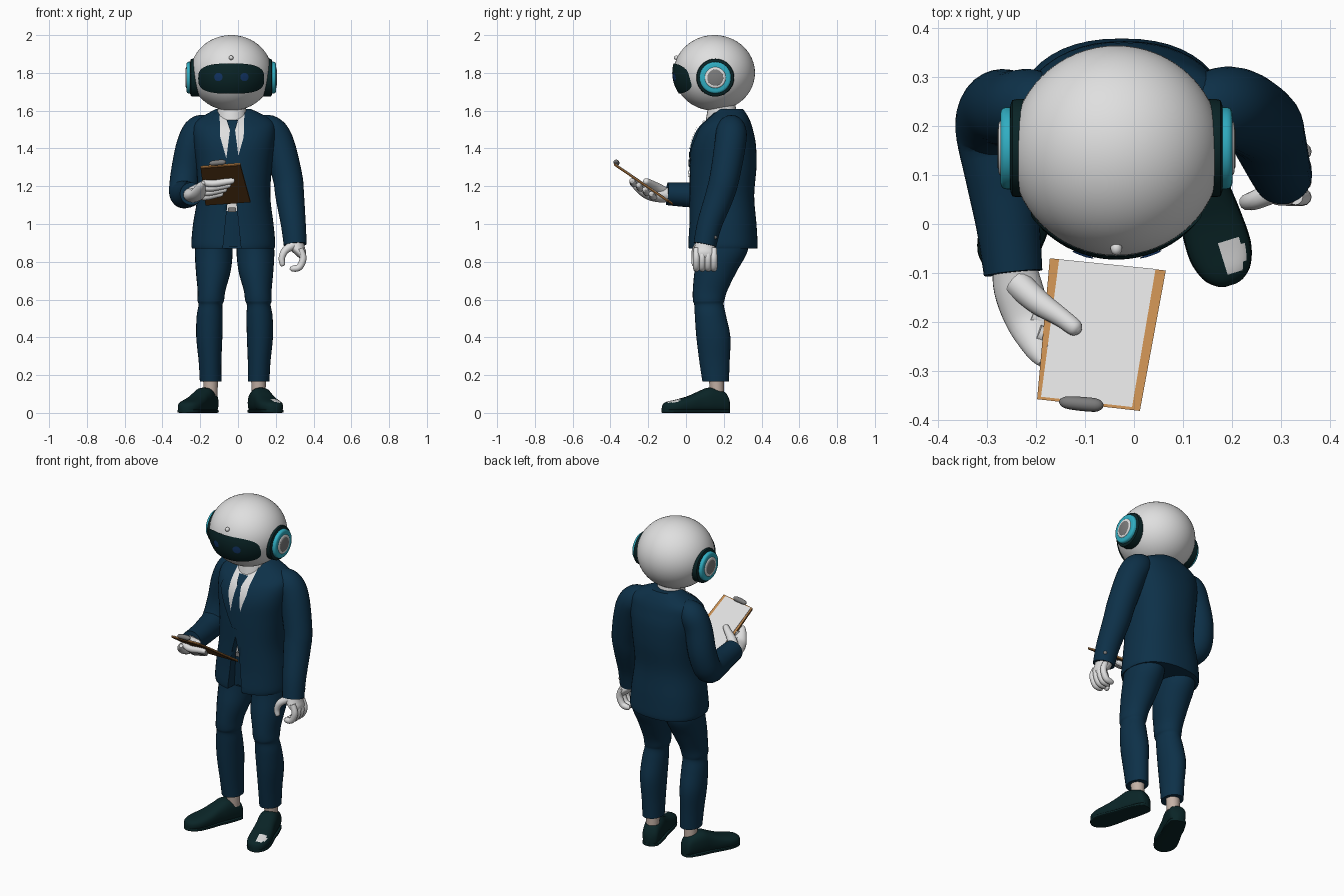
import bpy, bmesh, math
from mathutils import Vector, Matrix
from mathutils.bvhtree import BVHTree

if "Cube" in bpy.data.objects:
    bpy.data.objects.remove(bpy.data.objects["Cube"])


def material(name, *rgb):
    m = bpy.data.materials.new(name)
    m.use_nodes = True
    m.diffuse_color = (*rgb, 1)
    bsdf = next(n for n in m.node_tree.nodes if n.type == "BSDF_PRINCIPLED")
    bsdf.inputs["Base Color"].default_value = (*rgb, 1)
    return m


NAVY = material("navy cloth", .004, .03, .065)
DARK = material("dark leather", .003, .018, .02)
WHITE = material("white", .74, .74, .74)
CYAN = material("cyan", .03, .42, .54)
GREY = material("metal grey", .2, .2, .2)
WOOD = material("light wood", .55, .26, .08)
BROWN = material("brown backing", .13, .053, .012)
PAPER = material("paper", .72, .72, .72)
SKIN = material("ankle skin", .55, .44, .38)
BLUE = material("eye blue", .006, .035, .13)
CX = -.018          # centre line of the legs
FRONT = -.032       # centre line of the head and shirt
X, Y, Z = Vector((1, 0, 0)), Vector((0, 1, 0)), Vector((0, 0, 1))


def finish(name, bm, mat, angle=40):
    bmesh.ops.recalc_face_normals(bm, faces=bm.faces)
    mesh = bpy.data.meshes.new(name)
    bm.to_mesh(mesh)
    bm.free()
    mesh.materials.append(mat)
    obj = bpy.data.objects.new(name, mesh)
    bpy.context.collection.objects.link(obj)
    bpy.ops.object.select_all(action="DESELECT")
    obj.select_set(True)
    bpy.context.view_layer.objects.active = obj
    bpy.ops.object.shade_smooth_by_angle(angle=math.radians(angle))
    return obj


def spline(rows, steps):
    """Smooth interpolation through rows of numbers."""
    out = []
    for i in range(len(rows) - 1):
        a, b, c, d = (rows[min(max(i + k, 0), len(rows) - 1)] for k in (-1, 0, 1, 2))
        for s in range(steps):
            t = s / steps
            out.append([q + .5 * t * (r - p + t * (2 * p - 5 * q + 4 * r - w + t * (3 * (q - r) + w - p)))
                        for p, q, r, w in zip(a, b, c, d)])
    return out + [list(rows[-1])]


def loft(name, rows, mat, ref=X, axis=None, power=2, steps=5, sides=28):
    """Skin over sections (x, y, z, radius[, second radius])."""
    rows = spline([r if len(r) == 5 else (*r, r[3]) for r in rows], steps)
    pts = [Vector(r[:3]) for r in rows]
    bm, rings, u = bmesh.new(), [], ref
    for i, row in enumerate(rows):
        a = axis or (pts[min(i + 1, len(pts) - 1)] - pts[max(i - 1, 0)]).normalized()
        u = (u - a * u.dot(a)).normalized()
        v = a.cross(u)
        ring = []
        for k in range(sides):
            c, s = math.cos(math.tau * k / sides), math.sin(math.tau * k / sides)
            p = u * math.copysign(abs(c) ** (2 / power), c) * row[3]
            q = v * math.copysign(abs(s) ** (2 / power), s) * row[4]
            ring.append(bm.verts.new(pts[i] + p + q))
        rings.append(ring)
    for r, s in zip(rings, rings[1:]):
        for k in range(sides):
            n = (k + 1) % sides
            bm.faces.new((r[k], r[n], s[n], s[k]))
    bm.faces.new(rings[0])
    bm.faces.new(rings[-1])
    return finish(name, bm, mat)


def panel(name, rows, target, offset, mat, steps=8, cols=14):
    """Thin sheet laid on the front of target; rows are (z, left x, right x)."""
    tree = BVHTree.FromPolygons([v.co for v in target.data.vertices],
                                [p.vertices for p in target.data.polygons])
    dense = [[p + (q - p) * s / steps for p, q in zip(a, b)]
             for a, b in zip(rows, rows[1:]) for s in range(steps)] + [rows[-1]]
    bm, grid = bmesh.new(), []
    for z, x0, x1 in dense:
        line = []
        for k in range(cols + 1):
            x = x0 + (x1 - x0) * k / cols
            hit = tree.ray_cast(Vector((x, -2, z)), Y)[0]
            line.append(bm.verts.new((x, (hit.y if hit else .2) - offset, z)))
        grid.append(line)
    for a, b in zip(grid, grid[1:]):
        for k in range(cols):
            bm.faces.new((a[k], a[k + 1], b[k + 1], b[k]))
    bmesh.ops.solidify(bm, geom=bm.faces[:], thickness=.006)
    return finish(name, bm, mat)


def oval(cx, cz, w, h, power=2, n=14):
    angles = [math.pi * (i / n - .5) * .97 for i in range(n + 1)]
    half = [w * max(math.cos(a), .01) ** (2 / power) for a in angles]
    return [(cz + h * math.copysign(abs(math.sin(a)) ** (2 / power), a), cx - s, cx + s)
            for a, s in zip(angles, half)]


def ball(name, centre, radii, mat, segments=48):
    bm = bmesh.new()
    place = Matrix.Translation(centre) @ Matrix.Diagonal((*radii, 1))
    bmesh.ops.create_uvsphere(bm, u_segments=segments, v_segments=segments // 2, radius=1, matrix=place)
    return finish(name, bm, mat)


# Head, visor, eyes and sensor
head = ball("head", (-.036, .15, 1.8), (.216, .215, .2), WHITE, 64)
panel("visor", oval(-.036, 1.77, .175, .08, 3), head, .008, DARK, 2, 30)
for x in (-.104, .034):
    panel("eye", oval(x, 1.778, .022, .022), head, .012, BLUE, 1)
ball("sensor", (-.036, -.05, 1.88), (.012, .014, .012), WHITE, 16)

# Layered earpieces
for s, side in ((1, "left"), (-1, "right")):
    for part, a, b, r, mat in (("ear_pad", .15, .217, .1, DARK), ("ear_ring", .2, .237, .084, CYAN),
                               ("ear_disc", .22, .241, .058, WHITE), ("ear_cap", .23, .243, .046, GREY)):
        loft(f"{side}_{part}", [(-.036 + s * t, .155, 1.775, q) for t, q in
             ((a, r), (b - .012, r), (b - .003, r * .95), (b, r * .85))], mat, Y, X * s, steps=2, sides=40)

# Neck and collar
loft("collar", [(FRONT, .19, 1.53, .088), (FRONT, .19, 1.58, .08), (FRONT, .19, 1.64, .07)], WHITE, axis=Z)

# Jacket body
jacket = loft("jacket", [
    (-.025, .195, .87, .218, .182), (-.025, .195, .9, .222, .184), (-.025, .195, 1, .213, .178),
    (-.022, .19, 1.15, .193, .171), (-.02, .197, 1.3, .2, .176), (-.02, .2, 1.42, .215, .17),
    (-.02, .208, 1.5, .22, .146), (-.02, .222, 1.545, .205, .118), (-.02, .232, 1.58, .15, .09),
    (-.025, .235, 1.61, .09, .066)], NAVY, axis=Z, power=2.3, sides=48)

# Shirt front, tie and lapels
panel("shirt_front", [(1.6, -.1, .04), (1.45, -.094, .034), (1.25, -.036, -.026)], jacket, .003, WHITE)
panel("tie_knot", [(1.55, -.06, 0), (1.5, -.044, -.014)], jacket, .012, NAVY)
panel("tie", [(1.5, -.042, -.016), (1.33, -.064, .006), (1.25, -.035, -.025)], jacket, .008, NAVY)
lapel = [(1.59, -.128, -.098), (1.46, -.165, -.094), (1.25, -.05, -.034)]
panel("right_lapel", lapel, jacket, .006, NAVY)
panel("left_lapel", [(z, 2 * FRONT - b, 2 * FRONT - a) for z, a, b in lapel], jacket, .006, NAVY)

# Open lower front of the jacket
bm = bmesh.new()
wedge = [bm.verts.new((FRONT + x, -.1, z)) for x, z in ((-.055, .8), (.055, .8), (.025, 1.1), (0, 1.2), (-.025, 1.1))]
bm.faces.new(wedge)
move = bmesh.ops.extrude_face_region(bm, geom=bm.faces[:])
bmesh.ops.translate(bm, vec=(0, .18, 0), verts=[v for v in move["geom"] if isinstance(v, bmesh.types.BMVert)])
cutter = finish("opening_cutter", bm, NAVY)
cutter.hide_render = True
cut = jacket.modifiers.new("opening", "BOOLEAN")
cut.operation, cut.object, cut.solver = "DIFFERENCE", cutter, "EXACT"
bpy.context.view_layer.objects.active = jacket
bpy.ops.object.modifier_apply(modifier=cut.name)
bpy.data.objects.remove(cutter)
loft("waistband", [(-.025, .2, .88, .16, .13), (-.025, .2, 1.07, .16, .14)], NAVY, axis=Z)
loft("shirt_waist", [(-.025, .2, 1.07, .155, .137), (-.025, .2, 1.25, .155, .14)], WHITE, axis=Z)
loft("belt_buckle", [(FRONT, .052, 1.075, .022, .012), (FRONT, .068, 1.075, .022, .012)], GREY, X, Y, 6)

# Trouser legs and ankles
leg = [(-.125, .2, .98, .09, .13), (-.128, .195, .86, .1, .132), (-.131, .157, .75, .092, .112),
       (-.14, .128, .65, .074, .092), (-.144, .12, .595, .07, .083), (-.146, .122, .57, .063, .078),
       (-.15, .13, .51, .069, .083), (-.152, .145, .4, .069, .09), (-.148, .151, .27, .06, .08),
       (-.145, .157, .165, .057, .07)]
for s, side in ((-1, "right"), (1, "left")):
    flip = [(CX - s * (x - CX), *rest) for x, *rest in leg]
    loft(f"{side}_trouser_leg", flip, NAVY, axis=Z)
    foot = flip[-1][0]
    loft(f"{side}_ankle", [(foot, .165, .09, .036), (foot, .16, .19, .04)], SKIN, axis=Z)

# Shoes, turned outward from heel to toe
shape = [(0, .028, .05), (.03, .1, .085), (.1, .13, .115), (.3, .15, .134), (.45, .15, .115),
         (.62, .165, .088), (.8, .17, .07), (.92, .135, .06), (.98, .08, .048), (1, .03, .03)]
for side, heel, toe in (("left", (.088, .23), (.198, -.125)), ("right", (-.135, .225), (-.285, -.1))):
    start, run = Vector((*heel, 0)), Vector((toe[0] - heel[0], toe[1] - heel[1], 0))
    rows = [(*(start + run * t + Z * h / 2), w * .375, h / 2) for t, w, h in shape]
    shoe = loft(f"{side}_shoe", rows, DARK, run.normalized().cross(Z), run.normalized(), 2.6, 4)
    sole = [(*(start + run * t + Z * .009), w * .385, .009) for t, w, h in shape]
    loft(f"{side}_sole", sole, DARK, run.normalized().cross(Z), run.normalized(), 6, 4)
    if side == "left":      # pale patch on the toe cap
        shoe.data.materials.append(WHITE)
        for p in shoe.data.polygons:
            if p.normal.z > .6 and ((p.center.x - .2) / .028) ** 2 + ((p.center.y + .065) / .038) ** 2 < 1:
                p.material_index = 1

# Sleeves
loft("left_sleeve", [(.1, .24, 1.525, .05), (.165, .24, 1.5, .078), (.213, .235, 1.43, .083),
     (.262, .205, 1.25, .079), (.274, .178, 1.15, .076), (.293, .125, 1, .066), (.303, .1, .89, .061)], NAVY, Y)
loft("right_sleeve", [(-.14, .24, 1.525, .05), (-.205, .24, 1.5, .076), (-.247, .235, 1.42, .078),
     (-.275, .235, 1.28, .079), (-.288, .195, 1.17, .077), (-.275, .1, 1.155, .07),
     (-.258, 0, 1.155, .065), (-.247, -.1, 1.16, .06)], NAVY, Y)
ball("cuff_button", (.335, .152, .93), (.012, .012, .012), GREY, 12)

# Left hand, relaxed
loft("left_palm", [(.303, .1, .93, .04), (.308, .1, .88, .045, .055), (.325, .1, .85, .035, .06),
     (.34, .1, .82, .016, .05)], WHITE, X, Z * -1)
for i in range(4):
    y = .055 + .031 * i
    loft("left_finger", [(.33, y, .87, .016), (.345, y, .82, .018), (.325, y, .772, .018),
         (.29, y, .764, .016), (.275, y, .768, .006)], WHITE, Y, sides=12)
loft("left_thumb", [(.295, .07, .89, .024), (.25, .05, .86, .02), (.232, .045, .82, .017),
     (.236, .045, .785, .014), (.238, .045, .777, .005)], WHITE, Y, sides=12)


# Clipboard, lying on a sloping plane
def slope(y):
    return 1.12 - .68 * (y + .085)


def slab(name, corners, lift, thick, mat):
    bm = bmesh.new()
    bm.faces.new([bm.verts.new((x, y, slope(y) + lift)) for x, y in corners])
    up = bmesh.ops.extrude_face_region(bm, geom=bm.faces[:])
    bmesh.ops.translate(bm, vec=Z * thick, verts=[v for v in up["geom"] if isinstance(v, bmesh.types.BMVert)])
    finish(name, bm, mat)


board = [(-.172, -.07), (.065, -.095), (.012, -.382), (-.198, -.358)]
slab("board_backing", board, -.012, .009, BROWN)
slab("board_top", board, -.003, .005, WOOD)
slab("paper_sheet", [(-.153, -.072), (.044, -.092), (-.004, -.374), (-.19, -.353)], .002, .003, PAPER)
loft("clip", [(-.15, -.362, 1.317, .006), (-.135, -.365, 1.322, .013), (-.08, -.37, 1.327, .014),
     (-.065, -.372, 1.324, .006)], GREY, Y, sides=16)

# Right hand, gripping the board
loft("right_palm", [(-.247, -.07, 1.16, .042, .036), (-.237, -.13, 1.152, .05, .038),
     (-.214, -.2, 1.16, .046, .03), (-.195, -.26, 1.2, .026, .022), (-.185, -.285, 1.22, .01, .01)], WHITE)
for i in range(4):
    y = -.175 - .034 * i
    x = -.225 + .014 * i
    reach = -.085 + .02 * i
    loft("right_finger", [(x, y + .02, slope(y) - .03, .018), (x + .05, y, slope(y) - .037, .019),
         (reach - .03, y - .005, slope(y) - .026, .017), (reach, y - .01, slope(y) - .022, .013),
         (reach + .007, y - .01, slope(y) - .022, .005)], WHITE, Z, sides=12)
loft("right_thumb", [(-.24, -.12, 1.17, .03), (-.195, -.16, 1.195, .026), (-.15, -.19, 1.215, .02),
     (-.12, -.213, 1.226, .017), (-.111, -.22, 1.23, .006)], WHITE, Z, sides=14)
